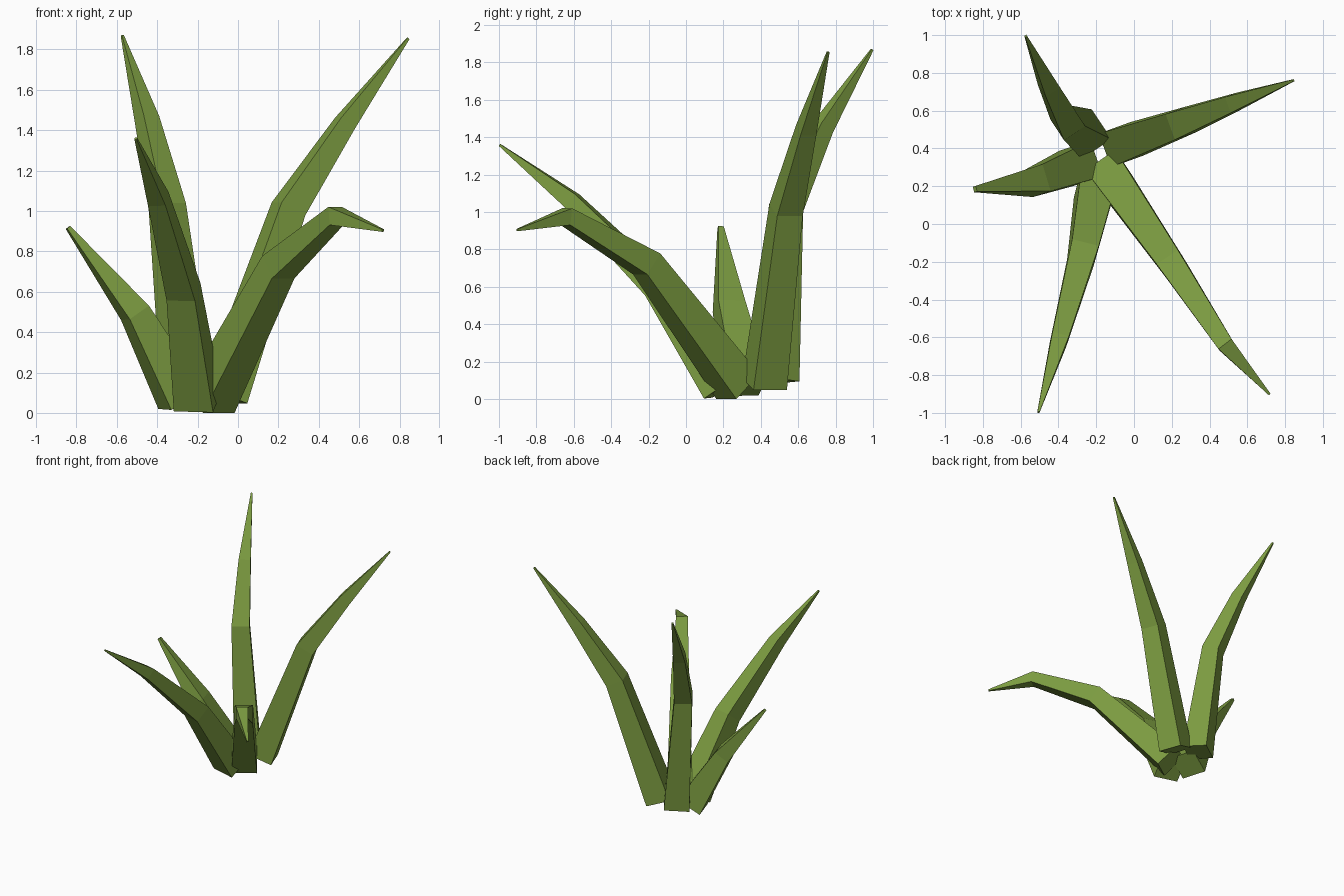
import bpy, bmesh
from mathutils import Vector

if "Cube" in bpy.data.objects:
    bpy.data.objects.remove(bpy.data.objects["Cube"])

green = bpy.data.materials.new("leaf green")
green.diffuse_color = (0.20, 0.33, 0.052, 1)
green.use_nodes = True
green.node_tree.nodes["Principled BSDF"].inputs["Base Color"].default_value = green.diffuse_color


def leaf(name, heading, rings):
    """Four-sided bent, tapering blade. rings: (centre, width, thickness)."""
    pts = [Vector(r[0]) for r in rings]
    across = Vector((-heading[1], heading[0], 0)).normalized()
    bm = bmesh.new()
    loops = []
    for i, (_, w, t) in enumerate(rings):
        # bisecting tangent keeps each ring square to the bend
        tan = Vector((0, 0, 0))
        if i > 0:
            tan += (pts[i] - pts[i - 1]).normalized()
        if i < len(pts) - 1:
            tan += (pts[i + 1] - pts[i]).normalized()
        side = (across - tan * (across.dot(tan) / tan.length_squared)).normalized()
        up = tan.cross(side).normalized()
        loops.append([bm.verts.new(pts[i] + side * (a * w / 2) + up * (b * t / 2))
                      for a, b in ((-1, -1), (1, -1), (1, 1), (-1, 1))])
    for lo, hi in zip(loops, loops[1:]):
        for k in range(4):
            n = (k + 1) % 4
            bm.faces.new((lo[k], lo[n], hi[n], hi[k]))
    bm.faces.new(loops[0])
    bm.faces.new(loops[-1])
    bmesh.ops.recalc_face_normals(bm, faces=bm.faces)
    me = bpy.data.meshes.new(name)
    bm.to_mesh(me)
    bm.free()
    me.materials.append(green)
    bpy.context.collection.objects.link(bpy.data.objects.new(name, me))


# tall leaf, back right
leaf("leaf_back_right", (0.94, 0.34), [
    ((-0.07, 0.42, 0.08), 0.19, 0.19), ((0.25, 0.535, 1.01), 0.145, 0.14),
    ((0.53, 0.642, 1.435), 0.09, 0.09), ((0.843, 0.76, 1.855), 0.012, 0.012)])
# tall leaf, back left
leaf("leaf_back_left", (-0.55, 0.83), [
    ((-0.25, 0.475, 0.10), 0.19, 0.19), ((-0.35, 0.535, 1.02), 0.135, 0.135),
    ((-0.45, 0.73, 1.45), 0.09, 0.09), ((-0.573, 0.995, 1.868), 0.012, 0.012)])
# short leaf, left
leaf("leaf_left", (-0.95, -0.31), [
    ((-0.28, 0.32, 0.067), 0.20, 0.20), ((-0.51, 0.23, 0.495), 0.15, 0.12),
    ((-0.842, 0.185, 0.918), 0.03, 0.02)])
# leaf leaning forward, front left
leaf("leaf_front_left", (-0.25, -0.97), [
    ((-0.20, 0.20, 0.06), 0.20, 0.20), ((-0.27, -0.15, 0.60), 0.145, 0.14),
    ((-0.395, -0.61, 1.06), 0.09, 0.09), ((-0.506, -0.996, 1.358), 0.012, 0.012)])
# drooping leaf, front right
leaf("leaf_front_right", (0.56, -0.82), [
    ((-0.137, 0.277, 0.067), 0.19, 0.20), ((0.20, -0.21, 0.722), 0.135, 0.14),
    ((0.485, -0.64, 0.975), 0.087, 0.09), ((0.718, -0.902, 0.903), 0.012, 0.012)])
